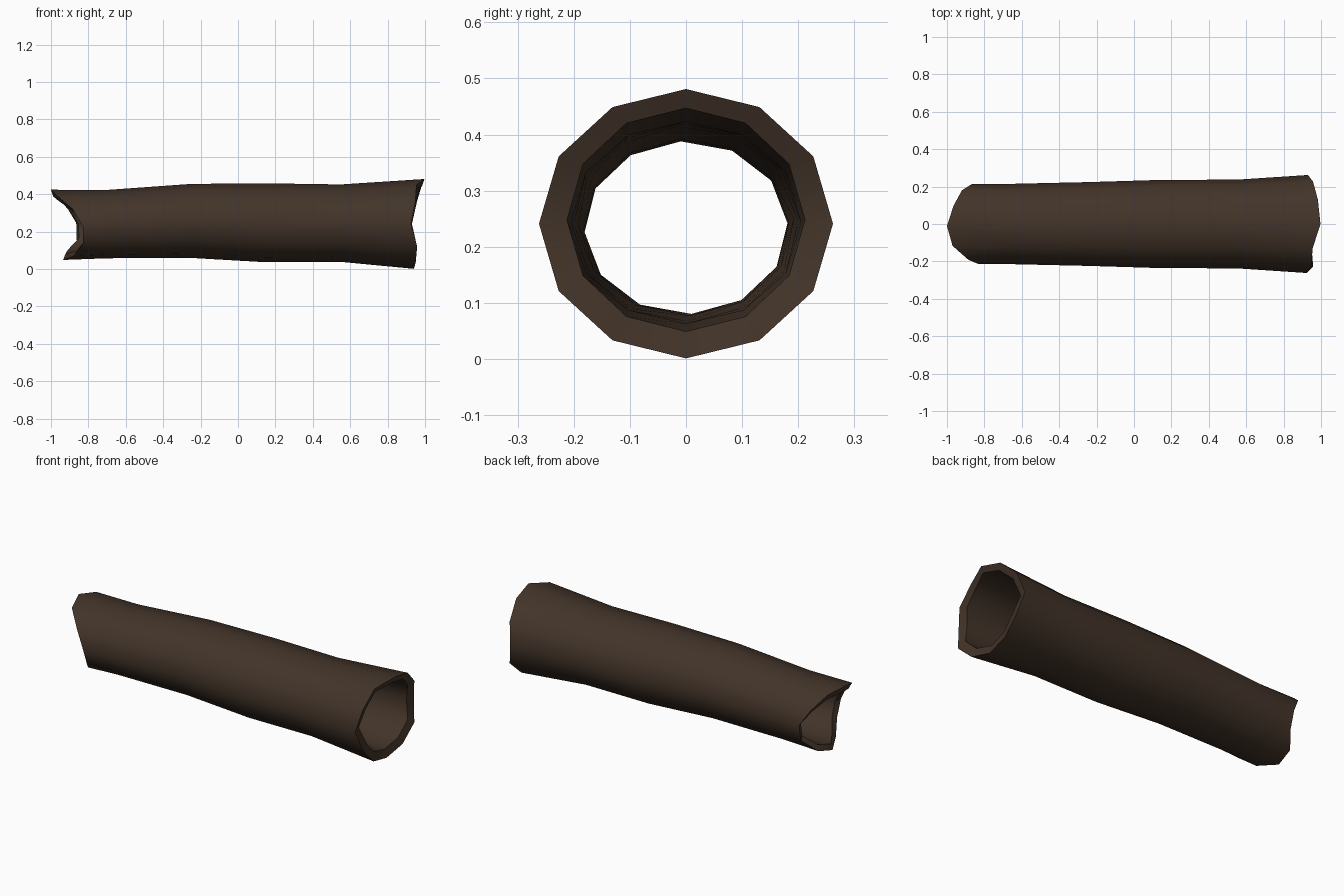
import bpy, bmesh, math

if "Cube" in bpy.data.objects:
    bpy.data.objects.remove(bpy.data.objects["Cube"])

N = 12
# ragged end positions along x, counted from the back (+y) over the top
right_end = [.93, .957, .983, .997, .955, .948, .925, .958, .95, .94, .95, .957]
left_end = [-.865, -.92, -.965, -1, -.97, -.885, -.83, -.83, -.88, -.935, -.92, -.862]

# bark sections: x, half width in y, half height in z, centre z, twist in degrees
outer = [(-1, .215, .188, .236, 3), (-.7, .214, .183, .240, 3), (-.25, .224, .198, .257, 2),
         (.15, .236, .211, .247, 1), (.55, .237, .207, .245, 0), (1, .262, .240, .241, 0)]
# hollow sections, from the right mouth back to the left mouth
inner = [(1, .212, .199, .248, 0), (.55, .205, .180, .243, 0), (.15, .200, .176, .243, 1),
         (-.25, .192, .168, .245, 2), (-.7, .183, .156, .236, 3), (-1, .181, .154, .234, 3)]


def add_ring(bm, section, inset):
    x, ry, rz, cz, twist = section
    verts = []
    for k in range(N):
        a = math.radians(360 / N * k + twist)
        px = x
        if x == 1:
            px = right_end[k] - inset
        elif x == -1:
            px = left_end[k] + inset
        verts.append(bm.verts.new((px, ry * math.cos(a), cz + rz * math.sin(a))))
    return verts


# hollow log: bark, rims and tunnel joined into one closed tube
bm = bmesh.new()
rings = [add_ring(bm, s, 0) for s in outer] + [add_ring(bm, s, .012) for s in inner]
for a, b in zip(rings, rings[1:] + rings[:1]):
    for k in range(N):
        j = (k + 1) % N
        bm.faces.new((a[k], a[j], b[j], b[k]))
bmesh.ops.recalc_face_normals(bm, faces=bm.faces)
mesh = bpy.data.meshes.new("hollow_log")
bm.to_mesh(mesh)
bm.free()
log = bpy.data.objects.new("hollow_log", mesh)
bpy.context.collection.objects.link(log)

# dark bark colour
bark = bpy.data.materials.new("bark")
bark.diffuse_color = (.055, .034, .022, 1)
bark.use_nodes = True
bark.node_tree.nodes["Principled BSDF"].inputs["Base Color"].default_value = bark.diffuse_color
mesh.materials.append(bark)

bpy.context.view_layer.objects.active = log
log.select_set(True)
bpy.ops.object.shade_smooth_by_angle(angle=math.radians(40))
